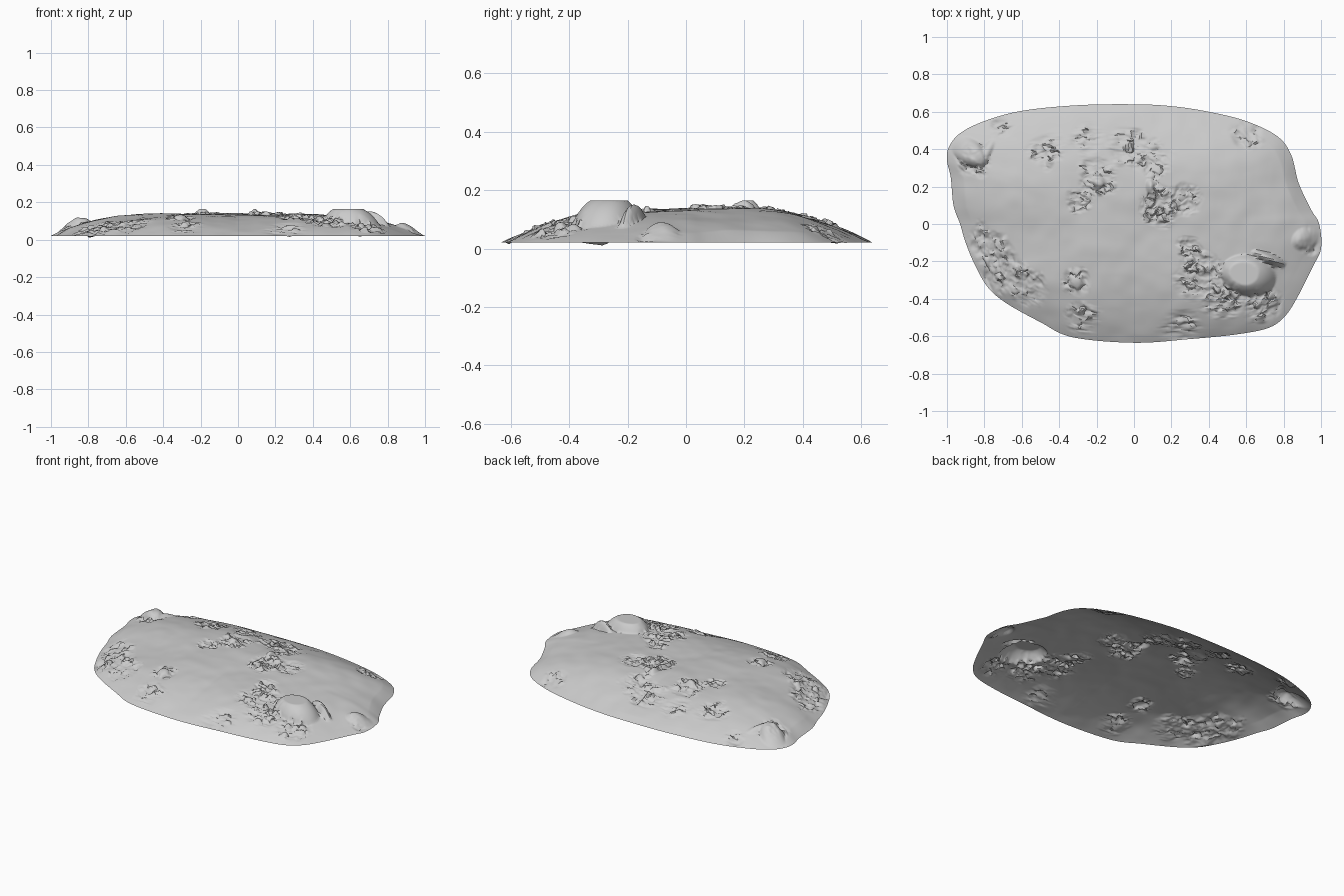
import bpy, bmesh, math
from mathutils import Vector, noise

if "Cube" in bpy.data.objects:
    bpy.data.objects.remove(bpy.data.objects["Cube"])

# Footprint of the mound, seen from above
OUTLINE = [(0, .64), (-.3, .635), (-.6, .605), (-.8, .55), (-.93, .485), (-.99, .41),
           (-1, .34), (-.98, .25), (-.965, .1), (-.93, 0), (-.9, -.1), (-.85, -.22),
           (-.78, -.34), (-.68, -.425), (-.5, -.525), (-.33, -.605), (0, -.635),
           (.3, -.615), (.55, -.59), (.72, -.555), (.81, -.49), (.88, -.38), (.955, -.23),
           (1, -.13), (.99, 0), (.945, .08), (.88, .22), (.84, .37), (.765, .47),
           (.6, .55), (.4, .6), (.2, .63)]

# Rubble patches: x, y, radius
PATCHES = [(-.86, .34, .09), (-.71, .53, .06), (-.47, .39, .09), (-.25, .45, .08),
           (-.2, .25, .1), (-.3, .12, .06), (-.03, .42, .1), (.1, .34, .1),
           (.14, .1, .11), (.28, .13, .08), (.6, .48, .08), (-.8, -.12, .11),
           (-.7, -.25, .12), (-.57, -.34, .1), (-.31, -.31, .07), (-.28, -.5, .08),
           (.35, -.28, .13), (.48, -.38, .12), (.25, -.57, .1), (.93, -.09, .07),
           (.68, -.42, .1), (.3, -.14, .07), (-.76, -.33, .09)]

# Large stones: x, y, half length, half width, height, turn (degrees), steepness
STONES = [(.61, -.275, .15, .11, .07, -10, 3), (.72, -.185, .1, .03, .055, -22, 2),
          (-.88, .385, .11, .07, .05, -35, 3), (-.8, .37, .1, .03, .02, 60, 2),
          (.92, -.08, .08, .06, .035, 25, 2), (-.19, .22, .035, .05, .035, 70, 1),
          (.09, .2, .03, .05, .03, 0, 1), (-.31, -.31, .05, .05, .02, 20, 2)]

SEG, RINGS = 12, 130


def spline(points):
    """Closed Catmull-Rom curve through the points."""
    pts, n, out = [Vector(p) for p in points], len(points), []
    for i in range(n):
        a, b, c, d = (pts[(i + k) % n] for k in (-1, 0, 1, 2))
        for s in range(SEG):
            t = s / SEG
            out.append(.5 * (2 * b + (c - a) * t + (2 * a - 5 * b + 4 * c - d) * t * t
                             + (3 * b - a - 3 * c + d) * t ** 3))
    return out


def rubble_mask(x, y):
    m = 0
    wob = .35 * noise.noise((x * 14, y * 14, 5))
    for px, py, r in PATCHES:
        d = math.hypot(x - px, y - py) / r + wob
        m = max(m, min(1, max(0, (1.15 - d) * 2.2)))
    return m


def stone_height(x, y):
    h = 0
    for sx, sy, a, b, top, deg, p in STONES:
        t = math.radians(deg)
        dx, dy = x - sx, y - sy
        u = (dx * math.cos(t) + dy * math.sin(t)) / a
        v = (-dx * math.sin(t) + dy * math.cos(t)) / b
        d = math.hypot(u, v)
        if d < 1:
            h = max(h, top * (1 - d ** p))
    return h


def surface(edge, r):
    """Point on the mound at fraction r from centre to edge."""
    x, y = edge * r
    along = abs(edge.normalized().x)
    fade = min(1, (1 - r) * 14)
    z = .02 + .112 * (1 - r ** (2.5 + 1.5 * along))
    z += .012 * math.exp(-((y - .2) / .2) ** 2) * fade
    # gentle swells
    z += fade * (.007 * noise.noise((x * 4, y * 4, 1)) + .003 * noise.noise((x * 11, y * 11, 2)))
    stone = stone_height(x, y)
    m = rubble_mask(x, y) * (.2 if stone > .012 else 1)
    if m > 0:
        # angular broken chunks with cracks between them
        wx = x + .012 * noise.noise((x * 30, y * 30, 8))
        wy = y + .012 * noise.noise((x * 30, y * 30, 9))
        dist, cells = noise.voronoi((wx * 24, wy * 24, .3))
        chunk = noise.cell(cells[0] * 7.3)
        crack = min(1, (dist[1] - dist[0]) * 3)
        fine = noise.noise((x * 55, y * 55, 4))
        z += m * fade * (.014 * chunk * crack - .008 * (1 - crack) + .006 * fine)
        x += m * fade * .012 * noise.noise((x * 35, y * 35, 11))
        y += m * fade * .012 * noise.noise((x * 35, y * 35, 12))
        # loose bits sagging under the rim
        if r > .93:
            z -= m * .022 * max(0, noise.noise((x * 16, y * 16, 6))) * min(1, (1 - r) * 60)
    z += stone * min(1, (1 - r) * 8)
    return Vector((x, y, min(.165, max(0, z))))


# Mound: concentric rings shrinking to the centre, open underneath
rim = spline(OUTLINE)
n = len(rim)
bm = bmesh.new()
rings = []
for k in range(1, RINGS + 1):
    r = (k / RINGS) ** .85
    rings.append([bm.verts.new(surface(e, r)) for e in rim])
centre = bm.verts.new(surface(rim[0], 0))
for i in range(n):
    j = (i + 1) % n
    bm.faces.new((centre, rings[0][i], rings[0][j]))
    for a, b in zip(rings, rings[1:]):
        bm.faces.new((a[i], b[i], b[j], a[j]))
mesh = bpy.data.meshes.new("rocky_mound")
bm.to_mesh(mesh)
bm.free()
mound = bpy.data.objects.new("rocky_mound", mesh)
bpy.context.collection.objects.link(mound)
bpy.context.view_layer.objects.active = mound
mound.select_set(True)
bpy.ops.object.shade_smooth_by_angle(angle=math.radians(40))
